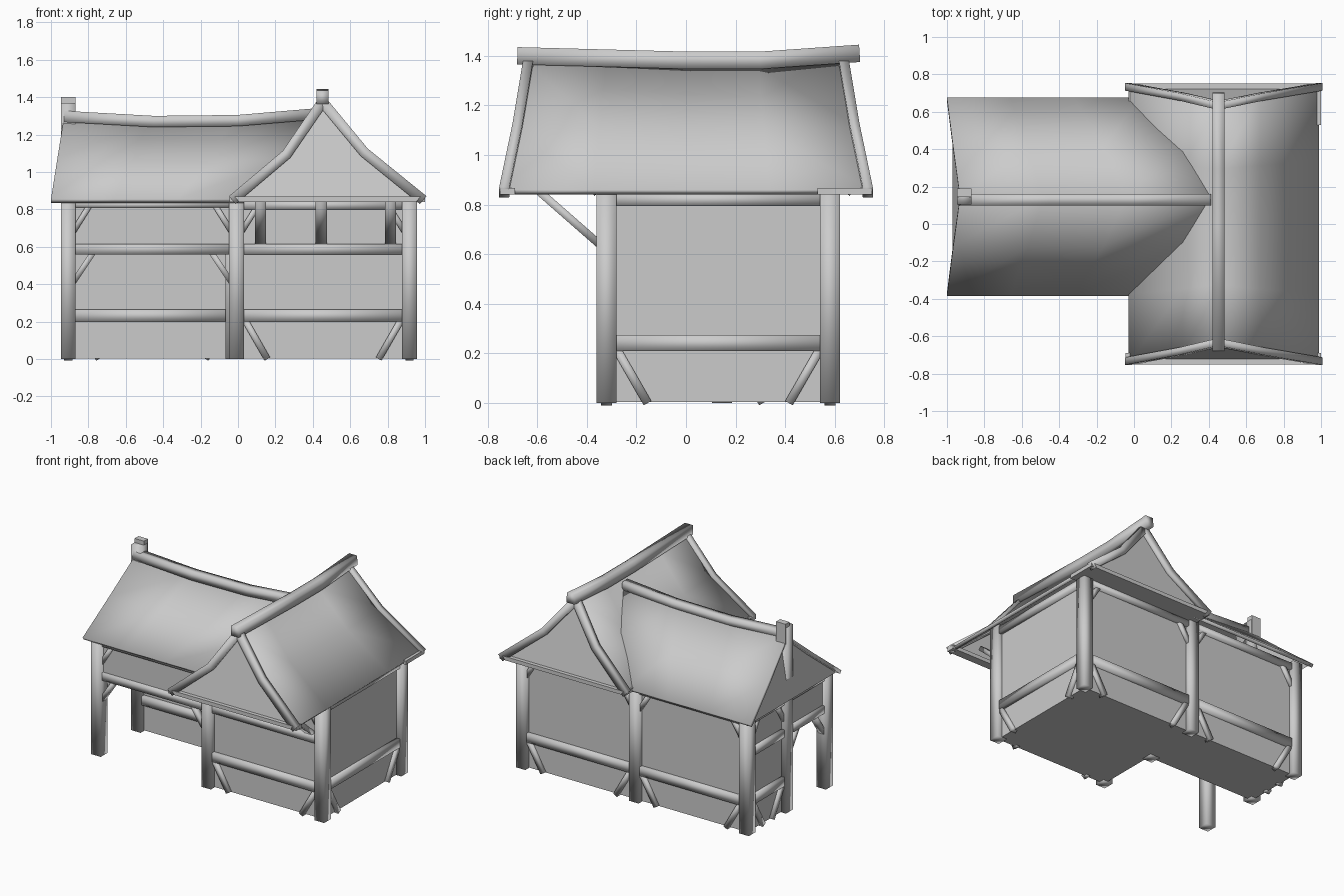
import bpy
from mathutils import Vector as V

if "Cube" in bpy.data.objects:
    bpy.data.objects.remove(bpy.data.objects["Cube"])

grey = bpy.data.materials.new("plain grey")
grey.diffuse_color = (0.6, 0.6, 0.6, 1)
grey.use_nodes = True
grey.node_tree.nodes["Principled BSDF"].inputs["Base Color"].default_value = grey.diffuse_color

def make(name, verts, faces, smooth=True):
    me = bpy.data.meshes.new(name)
    me.from_pydata([tuple(v) for v in verts], [], faces)
    me.materials.append(grey)
    for p in me.polygons:
        p.use_smooth = smooth
    ob = bpy.data.objects.new(name, me)
    bpy.context.collection.objects.link(ob)
    return ob

def sweep(name, pts, w, h, side, smooth=True):
    """Rectangular timber along a path; w is measured along side, h across it."""
    pts, s = [V(p) for p in pts], V(side).normalized()
    verts, faces, n = [], [], len(pts)
    for i, p in enumerate(pts):
        d = (pts[min(i + 1, n - 1)] - pts[max(i - 1, 0)]).normalized()
        t = s.cross(d).normalized()
        for a, b in ((-1, -1), (1, -1), (1, 1), (-1, 1)):
            verts.append(p + s * a * w / 2 + t * b * h / 2)
    for i in range(n - 1):
        for k in range(4):
            j = (k + 1) % 4
            faces.append((4*i + k, 4*i + j, 4*i + 4 + j, 4*i + 4 + k))
    faces += [(3, 2, 1, 0), tuple(4 * n - 4 + k for k in range(4))]
    return make(name, verts, faces, smooth)

def box(name, x0, x1, y0, y1, z0, z1, smooth=False):
    yc, zc = (y0 + y1) / 2, (z0 + z1) / 2
    return sweep(name, [(x0, yc, zc), (x1, yc, zc)], y1 - y0, z1 - z0, (0, 1, 0), smooth)

def roof(name, rows, nstations, point):
    """Sagging thatch sheet: point(row, station) gives each vertex."""
    verts = [point(r, i) for r in rows for i in range(nstations)]
    n = nstations
    faces = [(r*n + i, r*n + i + 1, r*n + n + i + 1, r*n + n + i)
             for r in range(len(rows) - 1) for i in range(n - 1)]
    ob = make(name, verts, faces)
    m = ob.modifiers.new("thickness", 'SOLIDIFY')
    m.thickness = 0.025
    m.offset = -1 if ob.data.polygons[0].normal.z > 0 else 1
    return ob

# Post positions
XL, XM, XR = -0.908, -0.008, 0.917
YF, YM, YB = -0.32, 0.145, 0.58

# Walls and floors (solid blocks)
box("main_wall", XM, XR, YF, YB, 0.004, 0.85)
box("wing_wall", XL, XM, YM, YB, 0.004, 0.85)
box("porch_front_panel", XL, XM, YF - 0.01, YF + 0.01, 0.58, 0.85)
box("porch_side_panel", XL - 0.01, XL + 0.01, YF, YM, 0.58, 0.85)

# Posts
for n, x, y, top in (("front_left", XL, YF, 0.86), ("front_middle", XM, YF, 0.86),
                     ("front_right", XR, YF, 0.86), ("back_left", XL, YB, 0.86),
                     ("back_middle", XM, YB, 0.86), ("back_right", XR, YB, 0.86),
                     ("inner", XM - 0.02, YM, 0.85), ("gable", XL, YM, 1.37)):
    sweep(n + "_post", [(x, y, 0), (x, y, top)], 0.078, 0.08, (1, 0, 0))
box("gable_post_tip", XL - 0.038, XL + 0.038, 0.145, 0.19, 1.25, 1.40)

# Wall bays: rails plus corner braces at both ends
def bay(name, a, b, rails, low=False, high=False, mid=False):
    a, b = V((*a, 0)), V((*b, 0))
    d = (b - a).normalized()
    side = V((-d.y, d.x, 0))
    up = lambda z: V((0, 0, z))
    for i, (z0, z1) in enumerate(rails):
        z = up((z0 + z1) / 2)
        sweep(f"{name}_rail_{i}", [a + z, b + z], 0.055, z1 - z0, side)
    for k, (p, e) in enumerate(((a, d), (b, -d))):
        if low:
            sweep(f"{name}_low_brace_{k}", [p + e*0.03 + up(0.235), p + e*0.165 + up(0.0)], 0.045, 0.035, side)
        if high:
            sweep(f"{name}_high_brace_{k}", [p + e*0.02 + up(0.67), p + e*0.12 + up(0.83)], 0.045, 0.03, side)
        if mid:
            sweep(f"{name}_arch_brace_{k}", [p + e*0.02 + up(0.40), p + e*0.14 + up(0.58)], 0.045, 0.03, side)

LOW, MID, TOP = (0.20, 0.265), (0.56, 0.615), (0.80, 0.845)
bay("front", (XM, YF), (XR, YF), (LOW, MID, TOP), low=True, high=True)
bay("right", (XR, YF), (XR, YB), ((0.21, 0.275), (0.795, 0.845)), low=True)
bay("back_main", (XR, YB), (XM, YB), (LOW, TOP), low=True, high=True)
bay("back_wing", (XM, YB), (XL, YB), (LOW, TOP), low=True, high=True)
bay("left_end", (XL, YB), (XL, YM), (LOW, MID, TOP), low=True, high=True)
bay("porch_side", (XL, YM), (XL, YF), (MID, TOP), mid=True)
bay("porch_front", (XL, YF), (XM, YF), (MID, (0.81, 0.84)), mid=True, high=True)
bay("porch_back", (XL, YM), (XM, YM), (LOW,))

# Brackets carrying the front overhang
for i, x in enumerate((0.12, 0.445, 0.815)):
    sweep(f"bracket_{i}", [(x, -0.32, 0.615), (x, -0.60, 0.86)], 0.06, 0.032, (1, 0, 0))

# Main roof, ridge along y: rows are (x, z, half length, sag)
main_rows = [(-0.03, 0.86, 0.748, 0), (0.26, 1.105, 0.695, 0.02), (0.452, 1.385, 0.65, 0.03),
             (0.675, 1.115, 0.695, 0.02), (0.99, 0.86, 0.748, 0)]
main_st = [(-1, 0), (-0.5, 0.5), (0, 1), (0.45, 1), (1, 0)]
roof("main_roof", main_rows, 5, lambda r, i:
     (r[0], main_st[i][0] * r[2], r[1] - main_st[i][1] * r[3]))
sweep("main_ridge_beam", [(0.452, -0.68, 1.40), (0.452, 0, 1.382), (0.452, 0.3, 1.382),
                          (0.452, 0.70, 1.41)], 0.065, 0.07, (1, 0, 0))

# Gable fills, bargeboards and tie beams at both ends
for n, s in (("front", -1), ("back", 1)):
    verts = [(x, s * (l - 0.02), z - 0.02) for x, z, l, _ in main_rows]
    make(n + "_gable", verts, [tuple(range(5))], False)
    for k, rows in enumerate((main_rows[:3], main_rows[2:])):
        sweep(f"{n}_bargeboard_{k}", [(x, s * (l - 0.015), z - 0.01) for x, z, l, _ in rows],
              0.04, 0.055, (0, 1, 0))
box("front_tie_beam", -0.045, 1.0, -0.75, -0.69, 0.84, 0.868)
box("back_tie_board", -0.03, 1.0, 0.53, 0.75, 0.84, 0.868)

# Wing roof, ridge along x: rows are (y, z, left x, right x, sag)
wing_rows = [(-0.385, 0.855, -1.0, 0.03, 0), (-0.12, 1.07, -0.966, 0.25, 0.012),
             (0.145, 1.295, -0.93, 0.42, 0.03), (0.41, 1.07, -0.966, 0.25, 0.012),
             (0.675, 0.855, -1.0, 0.03, 0)]
wing_st = [(0, 0), (0.33, 1), (0.66, 0.9), (1, 0)]
roof("wing_roof", wing_rows, 4, lambda r, i:
     (r[2] + (r[3] - r[2]) * wing_st[i][0], r[0], r[1] - wing_st[i][1] * r[4]))
make("wing_gable", [(x + 0.03, y, z - 0.015) for y, z, x, _, _ in wing_rows], [tuple(range(5))], False)
sweep("wing_ridge_beam", [(-0.93, 0.13, 1.297), (-0.45, 0.13, 1.27), (0, 0.13, 1.275),
                          (0.41, 0.13, 1.31)], 0.062, 0.06, (0, 1, 0))
